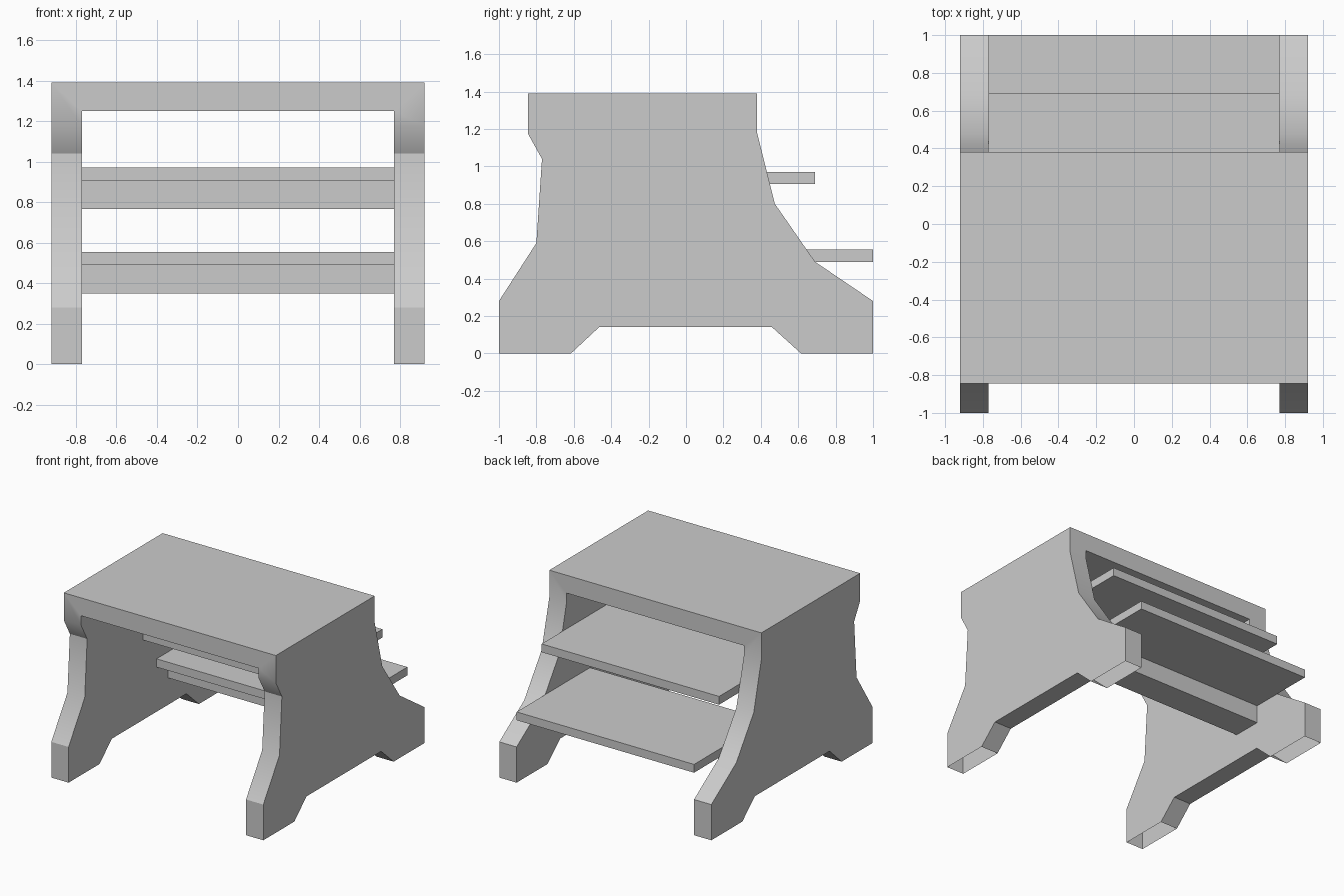
import bpy, bmesh
from math import radians

if "Cube" in bpy.data.objects:
    bpy.data.objects.remove(bpy.data.objects["Cube"])


def box(name, x, y, z):
    """Box spanning the given (min, max) ranges."""
    bm = bmesh.new()
    bmesh.ops.create_cube(bm, size=1)
    for v in bm.verts:
        v.co = [r[0] if c < 0 else r[1] for c, r in zip(v.co, (x, y, z))]
    return add_object(name, bm)


def add_object(name, bm):
    mesh = bpy.data.meshes.new(name)
    bmesh.ops.recalc_face_normals(bm, faces=bm.faces)
    bm.to_mesh(mesh)
    bm.free()
    obj = bpy.data.objects.new(name, mesh)
    bpy.context.collection.objects.link(obj)
    return obj


W_OUT, W_IN = 0.92, 0.77

# Frame: side profile (y, z) extruded across the full width
profile = [(-1, 0), (-0.615, 0), (-0.465, 0.14), (0.46, 0.14), (0.615, 0),
           (1, 0), (1, 0.28), (0.69, 0.49), (0.475, 0.80), (0.38, 1.18),
           (0.38, 1.39), (-0.845, 1.39), (-0.845, 1.175), (-0.77, 1.04),
           (-0.80, 0.59), (-1, 0.28)]
bm = bmesh.new()
face = bm.faces.new([bm.verts.new((-W_OUT, y, z)) for y, z in profile])
ext = bmesh.ops.extrude_face_region(bm, geom=[face])["geom"]
bmesh.ops.translate(bm, vec=(2 * W_OUT, 0, 0),
                    verts=[g for g in ext if isinstance(g, bmesh.types.BMVert)])
frame = add_object("stool_frame", bm)

# Hollow out the space between the two side panels, leaving the seat slab
cutter = box("opening_cutter", (-W_IN, W_IN), (-1.5, 1.5), (-0.5, 1.25))
cutter.hide_render = True
cutter.hide_set(True)
mod = frame.modifiers.new("opening", 'BOOLEAN')
mod.operation = 'DIFFERENCE'
mod.solver = 'EXACT'
mod.object = cutter
bpy.ops.object.select_all(action='DESELECT')
bpy.context.view_layer.objects.active = frame
frame.select_set(True)
bpy.ops.object.modifier_apply(modifier=mod.name)
bpy.data.objects.remove(cutter)

# The feet are open underneath
bm = bmesh.new()
bm.from_mesh(frame.data)
soles = [f for f in bm.faces if all(abs(v.co.z) < 1e-4 for v in f.verts)]
bmesh.ops.delete(bm, geom=soles, context='FACES')
bm.to_mesh(frame.data)
bm.free()
bpy.ops.object.shade_smooth_by_angle(angle=radians(30))

# Steps: a thin tread over a support beam, repeated at two heights
for label, back, top in (("upper", 0.69, 0.97), ("lower", 1.0, 0.555)):
    box(label + "_tread", (-W_IN, W_IN), (back - 0.91, back), (top - 0.065, top))
    box(label + "_support_beam", (-W_IN, W_IN), (back - 0.765, back - 0.535),
        (top - 0.205, top - 0.065))
